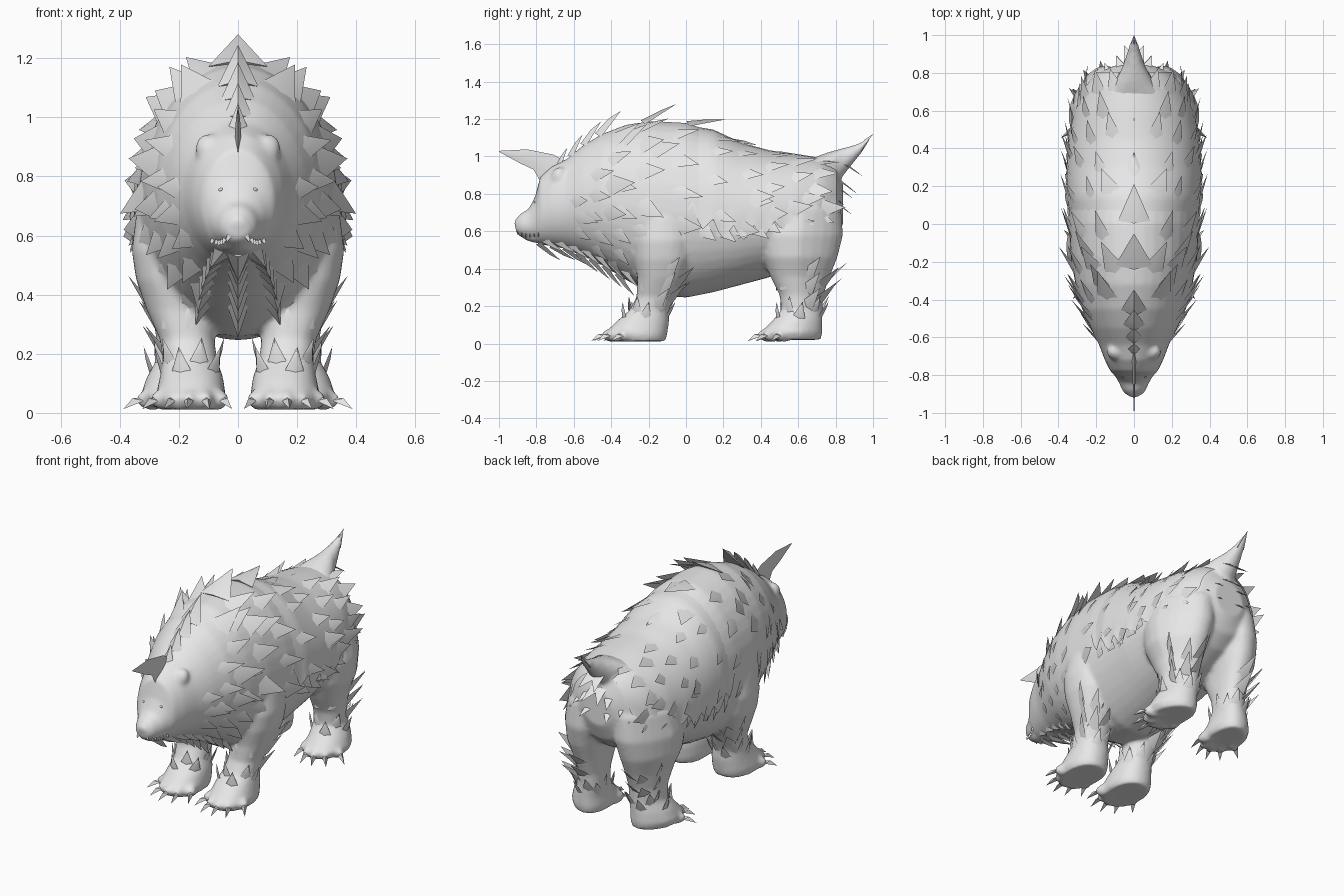
import bpy, bmesh, math, random
from mathutils import Vector as V, Matrix

if "Cube" in bpy.data.objects:
    bpy.data.objects.remove(bpy.data.objects["Cube"])

random.seed(4)
PI = math.pi
fur = bpy.data.materials.new("grey_fur")
fur.diffuse_color = (0.8, 0.8, 0.8, 1)
fur.use_nodes = True
fur.node_tree.nodes["Principled BSDF"].inputs["Base Color"].default_value = fur.diffuse_color

def finish(name, bm, mirror=False, angle=50):
    bmesh.ops.recalc_face_normals(bm, faces=bm.faces)
    me = bpy.data.meshes.new(name)
    bm.to_mesh(me)
    bm.free()
    me.materials.append(fur)
    ob = bpy.data.objects.new(name, me)
    bpy.context.collection.objects.link(ob)
    bpy.ops.object.select_all(action='DESELECT')
    ob.select_set(True)
    bpy.context.view_layer.objects.active = ob
    bpy.ops.object.shade_smooth_by_angle(angle=math.radians(angle))
    if mirror:
        ob.modifiers.new("mirror", 'MIRROR').use_mirror_merge = False
    return ob

def loft(bm, rings, closed=True):
    rows = [[bm.verts.new(p) for p in r] for r in rings]
    n = len(rows[0])
    for a, b in zip(rows, rows[1:]):
        for i in range(n if closed else n - 1):
            j = (i + 1) % n
            bm.faces.new((a[i], a[j], b[j], b[i]))
    if closed:
        bm.faces.new(rows[0])
        bm.faces.new(rows[-1])

def spike(bm, p, n, d, length, width, lift, h=0):
    """Pointed lock that rises out of the skin along d, its tip lifted along n."""
    p, n, d = V(p), V(n).normalized(), V(d).normalized()
    s = n.cross(d).normalized() * width / 2
    l, r = bm.verts.new(p - s - n * .012), bm.verts.new(p + s - n * .012)
    top = bm.verts.new(p - d * .02 + n * (h - .004))
    mid = bm.verts.new(p + d * length * .5 + n * (lift * .4 + .006 + h))
    tip = bm.verts.new(p + d * length + n * lift)
    for f in ((l, top, mid), (top, r, mid), (l, mid, tip), (mid, r, tip), (l, tip, r), (l, r, top)):
        bm.faces.new(f)

def ball(bm, c, size, rot=(0, 0, 0)):
    m = Matrix.Translation(c)
    for ang, ax in zip(rot, 'XYZ'):
        m = m @ Matrix.Rotation(ang, 4, ax)
    bmesh.ops.create_uvsphere(bm, u_segments=14, v_segments=10, radius=1,
                              matrix=m @ Matrix.Diagonal((*size, 1)))

def interp(table, t):
    t = min(max(t, table[0][0]), table[-1][0])
    for a, b in zip(table, table[1:]):
        if t <= b[0]:
            k = (t - a[0]) / (b[0] - a[0])
            return [u + (v - u) * k for u, v in zip(a, b)]

# Body and head sections: y, top z, bottom z, half width
BODY = [(-.91, .66, .59, .035), (-.885, .695, .57, .06), (-.84, .72, .555, .08),
        (-.805, .79, .545, .1), (-.78, .89, .53, .125), (-.72, .945, .52, .155),
        (-.64, .985, .505, .185), (-.55, 1.06, .47, .23), (-.45, 1.12, .42, .275),
        (-.32, 1.17, .34, .31), (-.18, 1.19, .26, .335), (0, 1.18, .245, .345),
        (.15, 1.13, .275, .345), (.3, 1.06, .315, .345), (.45, 1.02, .355, .335),
        (.6, 1.0, .41, .305), (.72, .98, .47, .255), (.8, .94, .54, .19), (.84, .85, .64, .1)]

def surf(y, a, off=0):
    y, top, bot, w = interp(BODY, y)
    zm = bot + .48 * (top - bot)
    h = (top - zm) if math.sin(a) > 0 else (zm - bot)
    return V(((w + off) * math.cos(a), y, zm + (h + off) * math.sin(a)))

def lock(bm, y, a, length, width, lift, droop=0, h=0):
    du = (surf(y, a + .03) - surf(y, a - .03)).normalized()
    dv = (surf(y + .05, a) - surf(y - .05, a)).normalized()
    spike(bm, surf(y, a), dv.cross(du), dv - du * droop, length, width, lift, h)

# Legs: z, inner x, outer x, front y, back y
FRONT = [(.012, .05, .27, -.42, -.11), (.05, .04, .28, -.44, -.1), (.12, .05, .265, -.37, -.09),
         (.18, .07, .255, -.3, -.09), (.25, .08, .265, -.265, -.06), (.35, .085, .31, -.26, -.01),
         (.45, .09, .345, -.275, .03), (.55, .08, .36, -.28, .04), (.67, .08, .345, -.26, .03), (.82, .1, .25, -.18, 0)]
HIND = [(.02, .1, .31, .41, .72), (.06, .09, .33, .4, .73), (.12, .1, .31, .46, .73),
        (.18, .1, .28, .51, .73), (.26, .1, .28, .5, .735), (.36, .09, .3, .45, .77),
        (.46, .07, .34, .41, .81), (.58, .04, .35, .38, .84), (.72, .04, .32, .42, .83), (.85, .06, .22, .5, .76)]

def limb_point(table, z, t):
    z, x0, x1, y0, y1 = interp(table, z)
    c, s = math.cos(t), math.sin(t)
    y = (y0 + y1) / 2 + (y1 - y0) / 2 * math.copysign(abs(s) ** .9, s)
    x = (x0 + x1) / 2 + (x1 - x0) / 2 * math.copysign(abs(c) ** .9, c)
    return V((x * (1 - .95 * max(0, y - .6)), y, z))

def toes(table, splay):
    x0, x1, y0 = table[0][1], table[0][2], table[0][3]
    for k in range(5):
        f = k / 4
        bend = (f - .5) * 1.1 + splay
        c = V((x0 + .02 + (x1 - x0 - .04) * f, y0 + .03 + .28 * (f - .45) ** 2, .045))
        yield c, V((math.sin(bend), -math.cos(bend), 0)), bend

# Body, head, tail, legs and toes fused into one skin
TAIL = [(.6, .9, .2, .07), (.72, .92, .12, .1), (.82, .94, .065, .11),
        (.89, 1.0, .042, .065), (.95, 1.055, .024, .034), (.99, 1.105, .01, .01)]
bm = bmesh.new()
loft(bm, [[surf(s[0], i * PI / 20) for i in range(40)] for s in BODY])
loft(bm, [[V((rx * math.cos(i * PI / 8), y + .3 * rz * math.sin(i * PI / 8),
               z + rz * math.sin(i * PI / 8))) for i in range(16)] for y, z, rx, rz in TAIL])
ball(bm, (0, -.895, .645), (.036, .026, .027))
ball(bm, (0, -.8, .56), (.055, .075, .022), (-.15, 0, 0))
for sx in (1, -1):
    flip = Matrix.Diagonal((sx, 1, 1))
    for table, splay in ((FRONT, .12), (HIND, .4)):
        loft(bm, [[flip @ limb_point(table, r[0], i * PI / 12) for i in range(24)] for r in table])
        for c, d, bend in toes(table, splay):
            ball(bm, flip @ c, (.03, .065, .036), (0, 0, bend * sx))
    ball(bm, (sx * .1, -.685, .895), (.046, .035, .052), (-.5, .3 * sx, .35 * sx))
skin = finish("body_head_and_legs", bm)
rm = skin.modifiers.new("fuse", 'REMESH')
rm.mode, rm.voxel_size, rm.use_smooth_shade = 'VOXEL', .012, True
sm = skin.modifiers.new("soften", 'SMOOTH')
sm.factor, sm.iterations = .5, 6

# Pointed tail tip
bm = bmesh.new()
spike(bm, (0, .93, 1.04), (0, -.6, .75), (0, .66, .75), .107, .05, 0, .008)
finish("tail_tip", bm)

# Shaggy coat over the back, with a jagged hem, fading into the skin at the front
bm = bmesh.new()
rows = []
for i in range(31):
    y = -.02 + i * .0275
    hem = -.02 - .3 * math.sin(min(1, i / 11) * PI / 2) + (0, .1, .2, .07)[i % 4]
    hem += .2 * max(0, (i - 14) / 16)
    off = -.015 + .027 * min(1, i / 6)
    rows.append([surf(y, hem + (PI - 2 * hem) * k / 22, off if 0 < k < 22 else off + .01) for k in range(23)])
loft(bm, rows, closed=False)
finish("back_coat", bm)

# Crest of big locks down the spine
bm = bmesh.new()
for y, length, width, lift, h in ((-.67, .07, .07, .05, .01), (-.61, .11, .1, .05, .015),
                                  (-.54, .14, .12, .05, .02), (-.46, .16, .14, .065, .025),
                                  (-.22, .18, .2, .075, .015), (.02, .18, .17, .07, .015),
                                  (.24, .14, .12, .035, .008), (.45, .12, .1, .02, .004)):
    lock(bm, y, PI / 2, length, width, lift, 0, h)
finish("spine_crest", bm)

# Broad locks on shoulders, flanks and rump
bm = bmesh.new()
for row, y in enumerate((-.42, -.24, -.06, .12, .28, .42, .55, .66)):
    for k in range(4):
        a = -.15 + k * .4 + (.2 if row % 2 else 0)
        if a < 1.3:
            lock(bm, y + random.uniform(-.03, .03), a, random.uniform(.13, .18),
                 random.uniform(.1, .15), random.uniform(.03, .055), random.uniform(-.1, .35))
for y, a in ((-.34, .98), (-.18, .75), (.32, .3), (.52, .1)):
    lock(bm, y, a, .15, .13, .065)
# Hem locks hanging from the coat
for i in range(8):
    lock(bm, .08 + i * .085, -.18 + .025 * i, .1 + .03 * (i % 2), .1, .035, .7)
finish("flank_locks", bm, mirror=True)

# Cheek ruff and neck mane
bm = bmesh.new()
for y, a0, count in ((-.62, -.6, 3), (-.52, -.9, 5), (-.4, -1.1, 5), (-.3, -.95, 3)):
    for k in range(count):
        lock(bm, y + random.uniform(-.02, .02), a0 + k * .34, random.uniform(.11, .16), .1, .03, .2)
finish("mane_locks", bm, mirror=True)

# Beard along the throat
bm = bmesh.new()
for i in range(7):
    y = -.78 + i * .07
    lock(bm, y, -PI / 2, .13, .08, .05, 0, .012)
    for x in (-1, 1):
        lock(bm, y + .03, -PI / 2 + x * .4, .11, .07, .035, 0, .006)
finish("throat_beard", bm)

# Ragged locks under the tail
bm = bmesh.new()
for x, y, z, length in ((.015, .83, .87, .1), (.06, .81, .84, .09), (.05, .8, .76, .1),
                        (.12, .77, .8, .09), (.16, .74, .76, .09), (.02, .87, .95, .08)):
    spike(bm, (x, y, z), (.3, 1, 0), (.25, .5, -.6), length, .08, .03)
finish("tail_locks", bm, mirror=True)

for name, table, splay in (("front", FRONT, .12), ("hind", HIND, .4)):
    # Claws fan out from the paw
    bm = bmesh.new()
    for c, d, bend in toes(table, splay):
        spike(bm, c + d * .045 + V((0, 0, .008)), (0, 0, 1), d, .075, .034, -.04, .006)
    finish(name + "_claws", bm, mirror=True, angle=30)
    # Upward ankle tufts and swept-back tufts behind the limb
    bm = bmesh.new()
    for k in range(10):
        t = k * PI * 2 / 10
        n = V((math.cos(t), math.sin(t), .1))
        spike(bm, limb_point(table, .14 + .03 * (k % 2), t), n, (0, .25, 1), .085, .07, .02)
    for k in range(7):
        z, t = .2 + .028 * k, (.2, .9, 1.6)[k % 3]
        n = V((math.cos(t), math.sin(t), .2))
        spike(bm, limb_point(table, z, t), n, (.15, .5, .7), .11, .08, .04)
    for t in (-.9, -1.7):
        spike(bm, limb_point(table, .3, t), (math.cos(t), math.sin(t), 0), (0, .2, 1), .08, .07, .01)
    finish(name + "_leg_tufts", bm, mirror=True)

# Thin forehead horn: upper edge y z, lower edge y z, half thickness
bm = bmesh.new()
HORN = [(-.62, .96, -.77, .85, .012), (-.71, 1.01, -.815, .93, .009),
        (-.85, 1.038, -.89, .965, .006), (-1.0, 1.03, -.998, 1.024, .001)]
loft(bm, [[V((0, a, b)), V((t, (a + c) / 2, (b + d) / 2)), V((0, c, d)),
           V((-t, (a + c) / 2, (b + d) / 2))] for a, b, c, d, t in HORN])
finish("horn", bm)

# Eyes and teeth
bm = bmesh.new()
ball(bm, (.058, -.806, .755), (.009, .008, .006), (0, .3, .5))
finish("eyes", bm, mirror=True)
bm = bmesh.new()
for k in range(6):
    spike(bm, surf(-.9 + k * .022, -.7), (1, -.3, 0), (0, 0, -1), .02, .014, .002)
finish("teeth", bm, mirror=True, angle=30)
